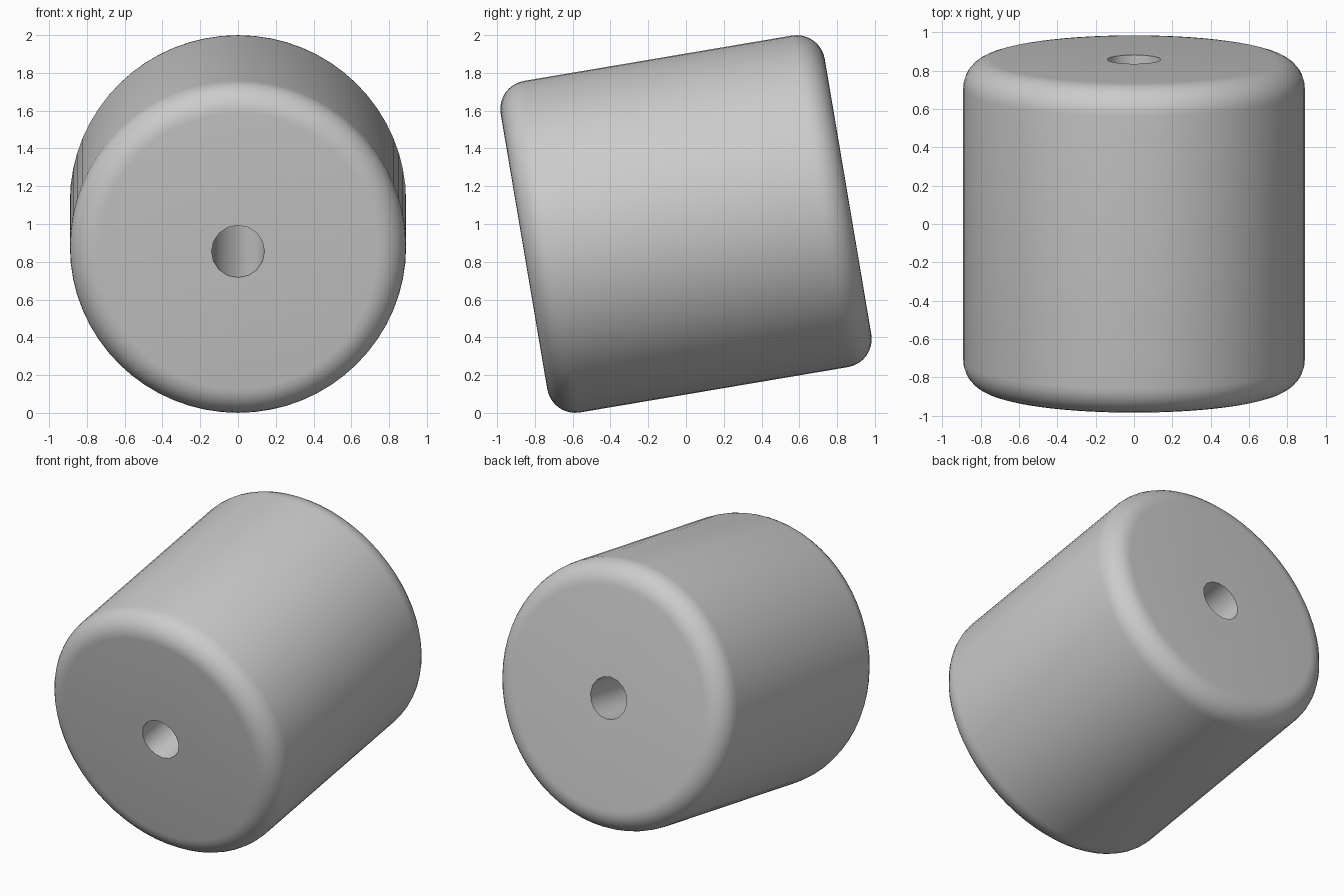
import bpy
import math

cube = bpy.data.objects.get("Cube")
if cube:
    bpy.data.objects.remove(cube, do_unlink=True)

RADIUS, LENGTH, ROUNDING = 0.89, 1.74, 0.15
HOLE_RADIUS = 0.14
TILT = math.radians(9.6)

grey = bpy.data.materials.new("plain grey")
grey.use_nodes = True
colour = (0.6, 0.6, 0.6, 1)
grey.diffuse_color = colour
grey.node_tree.nodes["Principled BSDF"].inputs["Base Color"].default_value = colour


def cylinder(name, radius, depth, sides):
    """Cylinder along the tilted front-to-back axis."""
    bpy.ops.mesh.primitive_cylinder_add(
        vertices=sides, radius=radius, depth=depth, location=(0, 0, 1),
        rotation=(TILT - math.pi / 2, 0, 0))
    obj = bpy.context.object
    obj.name = name
    obj.data.materials.append(grey)
    return obj


# Helper that drills the axle hole
cutter = cylinder("axle_hole_cutter", HOLE_RADIUS, LENGTH + 1, 16)
cutter.hide_render = True
cutter.display_type = 'WIRE'

# Roller body with rounded rims
body = cylinder("roller_body", RADIUS, LENGTH, 64)
bevel = body.modifiers.new("rounded_rims", 'BEVEL')
bevel.width = ROUNDING
bevel.segments = 8
bevel.limit_method = 'ANGLE'
bevel.angle_limit = math.radians(50)

hole = body.modifiers.new("axle_hole", 'BOOLEAN')
hole.operation = 'DIFFERENCE'
hole.solver = 'EXACT'
hole.object = cutter

# Bake the modifiers, drop the helper, then smooth everything but the hole edges
bpy.ops.object.modifier_apply(modifier=bevel.name)
bpy.ops.object.modifier_apply(modifier=hole.name)
bpy.data.objects.remove(cutter, do_unlink=True)
bpy.ops.object.shade_smooth_by_angle(angle=math.radians(35))
